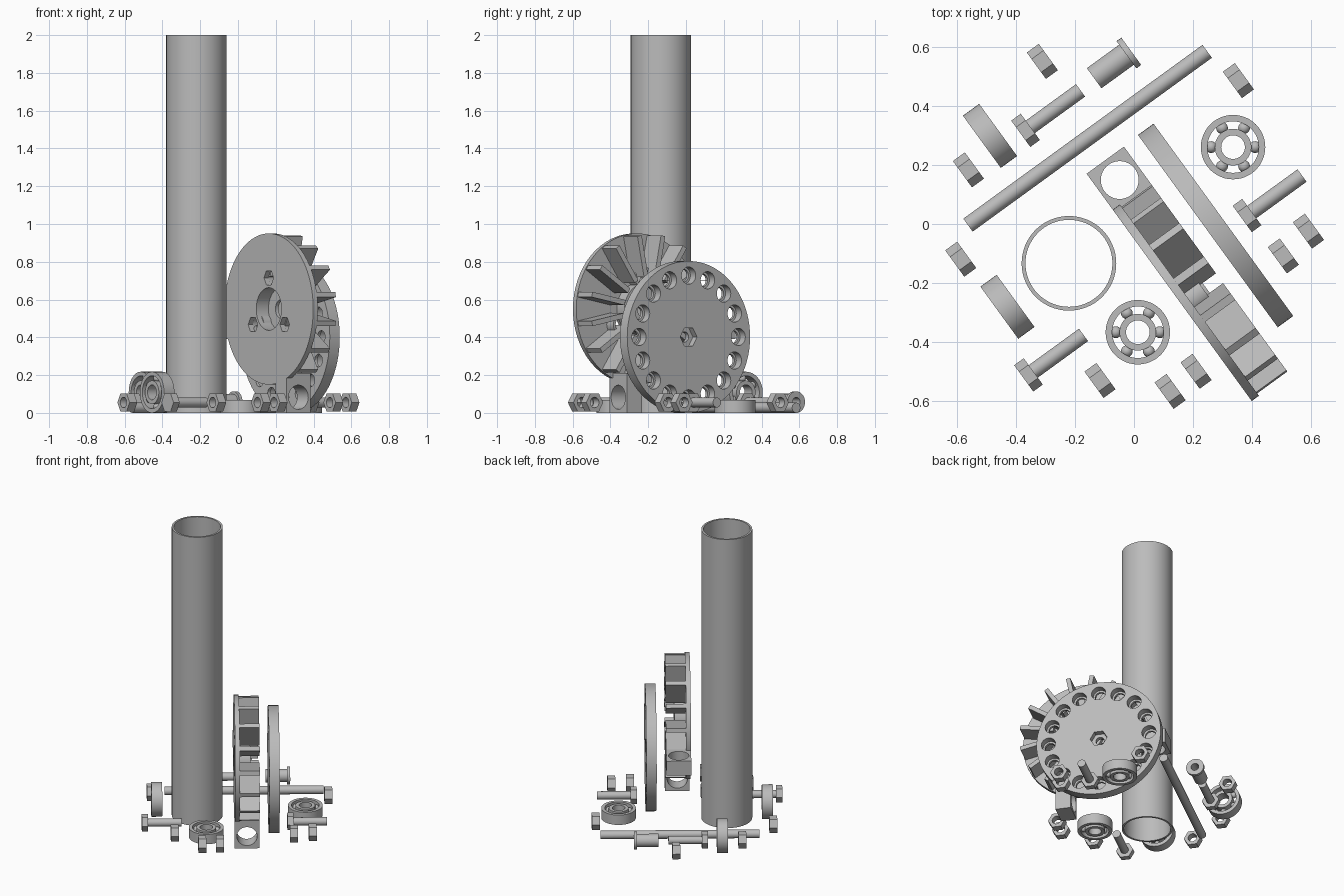
import bpy, bmesh, math
from mathutils import Matrix, Vector

if "Cube" in bpy.data.objects:
    bpy.data.objects.remove(bpy.data.objects["Cube"])

GREY = bpy.data.materials.new("plain grey")
GREY.use_nodes = True
GREY.diffuse_color = (0.5, 0.5, 0.5, 1)
GREY.node_tree.nodes["Principled BSDF"].inputs["Base Color"].default_value = (0.5, 0.5, 0.5, 1)

YAW = math.radians(36)          # shared heading of every lying part


def flat(x, y, z=0.0):
    return Matrix.Translation((x, y, z))


def lying(x, y, z):
    """Turns local z into the horizontal heading."""
    return flat(x, y, z) @ Matrix.Rotation(YAW, 4, 'Z') @ Matrix.Rotation(math.pi / 2, 4, 'Y')


def add_lathe(bm, profile, n, mat=Matrix()):
    """Closed (radius, height) outline swept about z."""
    rings = []
    for i in range(n):
        a = math.tau * i / n
        rings.append([bm.verts.new(mat @ Vector((r * math.cos(a), r * math.sin(a), h)))
                      for r, h in profile])
    for i in range(n):
        a, b = rings[i], rings[(i + 1) % n]
        for j in range(len(profile)):
            k = (j + 1) % len(profile)
            bm.faces.new((a[j], b[j], b[k], a[k]))


def add_ring(bm, r_in, r_out, z0, z1, n, mat=Matrix()):
    add_lathe(bm, [(r_in, z0), (r_out, z0), (r_out, z1), (r_in, z1)], n, mat)


def add_rod(bm, r, z0, z1, n, mat=Matrix()):
    bmesh.ops.create_cone(bm, cap_ends=True, segments=n, radius1=r, radius2=r, depth=z1 - z0,
                          matrix=mat @ Matrix.Translation((0, 0, (z0 + z1) / 2)))


def add_box(bm, size, mat):
    bmesh.ops.create_cube(bm, size=1, matrix=mat @ Matrix.Diagonal((*size, 1)))


def finish(name, bm, mat=Matrix(), cutters=None):
    """Makes the object, subtracting a cutter mesh if one is given."""
    obs = []
    for label, part in ((name, bm), ("cutter", cutters)):
        if part is None:
            continue
        bmesh.ops.recalc_face_normals(part, faces=part.faces)
        me = bpy.data.meshes.new(label)
        part.to_mesh(me)
        part.free()
        me.materials.append(GREY)
        ob = bpy.data.objects.new(label, me)
        ob.matrix_world = mat
        bpy.context.collection.objects.link(ob)
        obs.append(ob)
    ob = obs[0]
    if cutters:
        mod = ob.modifiers.new("cut", 'BOOLEAN')
        mod.object, mod.solver, mod.use_self = obs[1], 'EXACT', True
        dg = bpy.context.evaluated_depsgraph_get()
        ob.data = bpy.data.meshes.new_from_object(ob.evaluated_get(dg))
        ob.modifiers.clear()
        bpy.data.objects.remove(obs[1])
    bpy.ops.object.select_all(action='DESELECT')
    ob.select_set(True)
    bpy.context.view_layer.objects.active = ob
    bpy.ops.object.shade_smooth_by_angle(angle=math.radians(28))
    return ob


# Tall open pipe
bm = bmesh.new()
add_ring(bm, 0.147, 0.16, 0, 2, 64)
finish("pipe", bm, flat(-0.22, -0.133))

# Long plain shaft
bm = bmesh.new()
add_rod(bm, 0.027, -0.5, 0.5, 32)
finish("shaft", bm, lying(-0.157, 0.29, 0.027))

# Ball bearings, two flat and two on edge
for i, mat in enumerate((flat(0.335, 0.26, 0.034), flat(0.013, -0.366, 0.034),
                         lying(-0.487, 0.298, 0.109), lying(-0.428, -0.28, 0.109))):
    bm = bmesh.new()
    add_ring(bm, 0.087, 0.109, -0.034, 0.034, 48)
    add_ring(bm, 0.04, 0.062, -0.034, 0.034, 40)
    for k in range(6):
        a = math.tau * k / 6
        bmesh.ops.create_uvsphere(bm, u_segments=16, v_segments=10, radius=0.02,
                                  matrix=Matrix.Translation((0.0745 * math.cos(a), 0.0745 * math.sin(a), 0)))
    finish(f"bearing_{i + 1}", bm, mat)

# Hex nuts with chamfered corners
NUTS = ((-0.31, 0.55), (0.353, 0.485), (-0.56, 0.183), (-0.586, -0.119), (0.59, -0.024),
        (0.505, -0.108), (-0.115, -0.529), (0.122, -0.566), (0.21, -0.498))
for i, (x, y) in enumerate(NUTS):
    bm = bmesh.new()
    add_lathe(bm, [(0.029, -0.025), (0.049, -0.025), (0.055, -0.02),
                   (0.055, 0.02), (0.049, 0.025), (0.029, 0.025)], 6)
    bm.free()
    bm = bmesh.new()
    add_rod(bm, 0.055, -0.025, 0.025, 6)
    cut = bmesh.new()
    add_rod(cut, 0.028, -0.1, 0.1, 24)
    finish(f"nut_{i + 1}", bm, lying(x, y, 0.055), cut)

# Hex head bolts, placed by the outer face of the head
for i, (x, y) in enumerate(((-0.383, 0.305), (0.366, 0.017), (-0.373, -0.522))):
    bm = bmesh.new()
    add_rod(bm, 0.055, 0, 0.04, 6)
    add_rod(bm, 0.026, 0.03, 0.25, 24)
    finish(f"bolt_{i + 1}", bm, lying(x, y, 0.055))

# Flanged bushing
bm = bmesh.new()
add_lathe(bm, [(0.025, -0.08), (0.042, -0.08), (0.042, 0.055), (0.057, 0.055),
               (0.057, 0.075), (0.025, 0.075)], 32)
finish("bushing", bm, lying(-0.07, 0.54, 0.057))

# Round plate with a ring of stepped holes and a nut pocket
bm, cut = bmesh.new(), bmesh.new()
add_rod(bm, 0.402, -0.0325, 0.0325, 96)
for k in range(16):
    a = math.tau * k / 16
    at = Matrix.Translation((0.325 * math.cos(a), 0.325 * math.sin(a), 0))
    add_lathe(cut, [(0.0001, -0.1), (0.034, -0.1), (0.034, -0.015), (0.046, -0.015),
                    (0.046, 0.1), (0.0001, 0.1)], 24, at)
add_rod(cut, 0.055, -0.005, 0.1, 6)
add_rod(cut, 0.027, -0.1, 0.05, 24)
finish("holed_plate", bm, lying(0.276, -0.005, 0.402), cut)

# Wheel: disc with bearing seat and three nut pockets
CENTRE = (0.163, -0.275, 0.55)
bm, cut = bmesh.new(), bmesh.new()
add_rod(bm, 0.4, 0, 0.03, 96)
add_rod(cut, 0.113, -0.1, 0.2, 48)
for k in range(3):
    a = math.pi + math.tau * k / 3
    add_rod(cut, 0.043, -0.1, 0.2, 6,
            Matrix.Translation((0.165 * math.cos(a), 0.165 * math.sin(a), 0)))
finish("wheel_disc", bm, lying(*CENTRE), cut)

# Hub behind the disc, with collars round the pockets
bm = bmesh.new()
add_lathe(bm, [(0.113, 0.03), (0.135, 0.03), (0.135, 0.1), (0.05, 0.1),
               (0.05, 0.08), (0.113, 0.08)], 48)
for k in range(3):
    a = math.pi + math.tau * k / 3
    add_ring(bm, 0.043, 0.058, 0.03, 0.09, 24,
             Matrix.Translation((0.165 * math.cos(a), 0.165 * math.sin(a), 0)))
finish("wheel_hub", bm, lying(*CENTRE))

# Radial blades; here x runs along the disc and y along its axle
UPRIGHT = flat(*CENTRE) @ Matrix.Rotation(YAW - math.pi / 2, 4, 'Z')
bm = bmesh.new()
for k in range(16):
    turn = Matrix.Rotation(math.tau * (k + 0.5) / 16, 4, 'Y')
    add_box(bm, (0.22, 0.128, 0.028), turn @ Matrix.Translation((0.285, 0.092, 0)))
finish("wheel_blades", bm, UPRIGHT)

# Two square lugs with tangential holes, a quarter turn apart
for i, turn in enumerate((0, math.pi / 2)):
    bm, cut = bmesh.new(), bmesh.new()
    add_box(bm, (0.1, 0.156, 0.21), Matrix.Translation((0.11, 0.078, -0.445)))
    add_rod(cut, 0.064, -0.2, 0.2, 40,
            Matrix.Translation((0.11, 0.078, -0.467)) @ Matrix.Rotation(math.pi / 2, 4, 'Y'))
    finish(f"wheel_lug_{i + 1}", bm, UPRIGHT @ Matrix.Rotation(turn, 4, 'Y'), cut)
